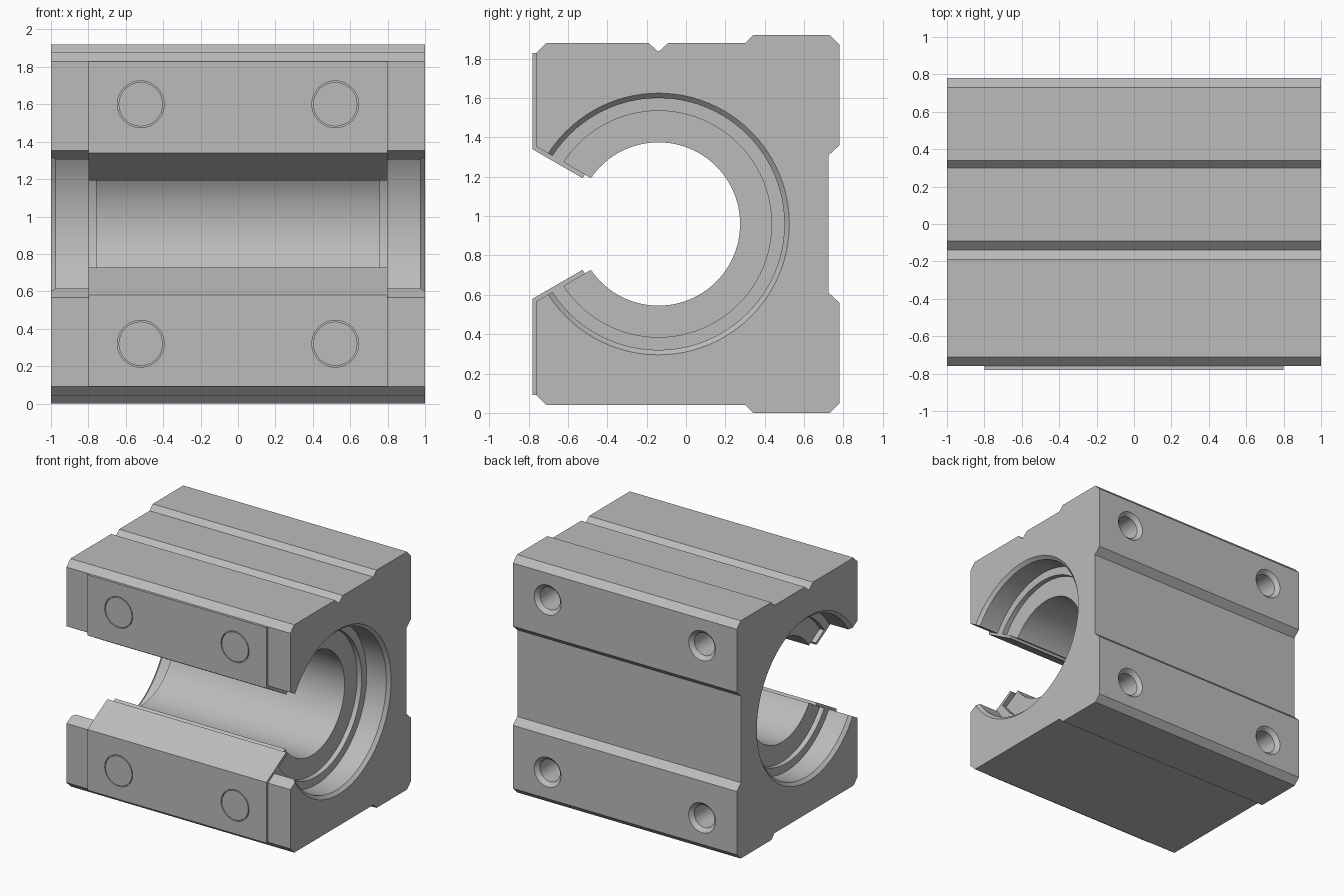
import bpy, bmesh, math
from mathutils import Vector, Matrix

cube = bpy.data.objects.get("Cube")
if cube:
    bpy.data.objects.remove(cube, do_unlink=True)

metal = bpy.data.materials.new("grey metal")
metal.use_nodes = True
colour = (0.5, 0.5, 0.5, 1)
metal.diffuse_color = colour
metal.node_tree.nodes["Principled BSDF"].inputs["Base Color"].default_value = colour

CY, CZ = -0.14, 0.96          # bore axis


def finish(name, bm):
    bmesh.ops.recalc_face_normals(bm, faces=bm.faces[:])
    mesh = bpy.data.meshes.new(name)
    bm.to_mesh(mesh)
    bm.free()
    obj = bpy.data.objects.new(name, mesh)
    obj.data.materials.append(metal)
    bpy.context.collection.objects.link(obj)
    return obj


def extrude_x(name, outline, half):
    """Prism along x from a (y, z) outline."""
    bm = bmesh.new()
    face = bm.faces.new([bm.verts.new((-half, y, z)) for y, z in outline])
    new = bmesh.ops.extrude_face_region(bm, geom=[face])["geom"]
    verts = [g for g in new if isinstance(g, bmesh.types.BMVert)]
    bmesh.ops.translate(bm, verts=verts, vec=(2 * half, 0, 0))
    return finish(name, bm)


def lathe(name, profile, axis, centre, steps):
    """Closed solid of revolution from (distance along axis, radius) pairs."""
    bm = bmesh.new()
    turn = Vector((1, 0, 0)).rotation_difference(Vector(axis)).to_matrix()
    rings = []
    for d, r in profile:
        angles = [2 * math.pi * i / steps for i in range(steps)]
        rings.append([bm.verts.new(Vector(centre) + turn @ Vector(
            (d, r * math.cos(a), r * math.sin(a)))) for a in angles])
    for a, b in zip(rings, rings[1:]):
        for i in range(steps):
            j = (i + 1) % steps
            bm.faces.new((a[i], a[j], b[j], b[i]))
    bm.faces.new(rings[0])
    bm.faces.new(rings[-1])
    return finish(name, bm)


def cut(target, cutters):
    for c in cutters:
        c.hide_render = True
        mod = target.modifiers.new("cut", 'BOOLEAN')
        mod.operation = 'DIFFERENCE'
        mod.solver = 'EXACT'
        mod.object = c
        bpy.context.view_layer.objects.active = target
        bpy.ops.object.modifier_apply(modifier=mod.name)
        bpy.data.objects.remove(c, do_unlink=True)


def slot(t, d, side=1):
    """Point beside the slot: t along its sloping wall, d behind it."""
    a = math.radians(30)
    return (CY - t * math.cos(a) + d * math.sin(a),
            CZ + side * (t * math.sin(a) + d * math.cos(a)))


# Housing block with chamfered edges, top groove and rear channel
housing = extrude_x("housing", [
    (-.76, 1.83), (-.71, 1.88), (-.19, 1.88), (-.14, 1.835), (-.09, 1.88),
    (.30, 1.88), (.34, 1.92), (.73, 1.92), (.78, 1.87), (.78, 1.36),
    (.725, 1.31), (.725, .61), (.78, .56), (.78, .05), (.73, 0),
    (.34, 0), (.30, .04), (-.71, .04), (-.76, .09)], 1)

# Stepped bore, symmetric along x
half_bore = [(1.01, .675), (.975, .64), (.8, .64), (.8, .575), (.76, .575), (.76, .415)]
bore = [(-x, r) for x, r in half_bore] + half_bore[::-1]
cutters = [lathe("bore_cutter", bore, (1, 0, 0), (0, CY, CZ), 96)]

# Flared front slot
cutters.append(extrude_x("slot_cutter", [
    slot(.1, .03), slot(1, .03), slot(1, .03, -1), slot(.1, .03, -1)], 1.1))

# Countersunk blind mounting holes in the back
for x in (-.69, .69):
    for s in (-1, 1):
        cutters.append(lathe("hole_cutter", [(-.01, .13), (.03, .09), (.4, .09)],
                             (0, -1, 0), (x, .78, CZ + s * .695), 40))
cut(housing, cutters)
parts = [housing]

# Bent front covers folding into the slot, each with two flush plugs
for s, name in ((1, "upper"), (-1, "lower")):
    outline = [(-.78, CZ + s * .87), slot(.744, .009, s), slot(.45, .009, s),
               slot(.45, .033, s), slot(.715, .033, s), (-.755, CZ + s * .87)]
    cover = extrude_x(name + "_cover", outline, .8)
    spots = [(x, -.79, CZ + s * .64) for x in (-.52, .52)]
    cut(cover, [lathe("plug_cutter", [(0, .125), (.1, .125)], (0, 1, 0), p, 48)
                for p in spots])
    parts.append(cover)
    for p, side in zip(spots, ("right", "left")):
        parts.append(lathe(name + "_" + side + "_plug", [(.01, .118), (.04, .118)],
                           (0, 1, 0), p, 48))

# Smooth round surfaces, crisp edges
bpy.ops.object.select_all(action='DESELECT')
for p in parts:
    p.select_set(True)
bpy.context.view_layer.objects.active = housing
bpy.ops.object.shade_smooth_by_angle(angle=math.radians(25))
